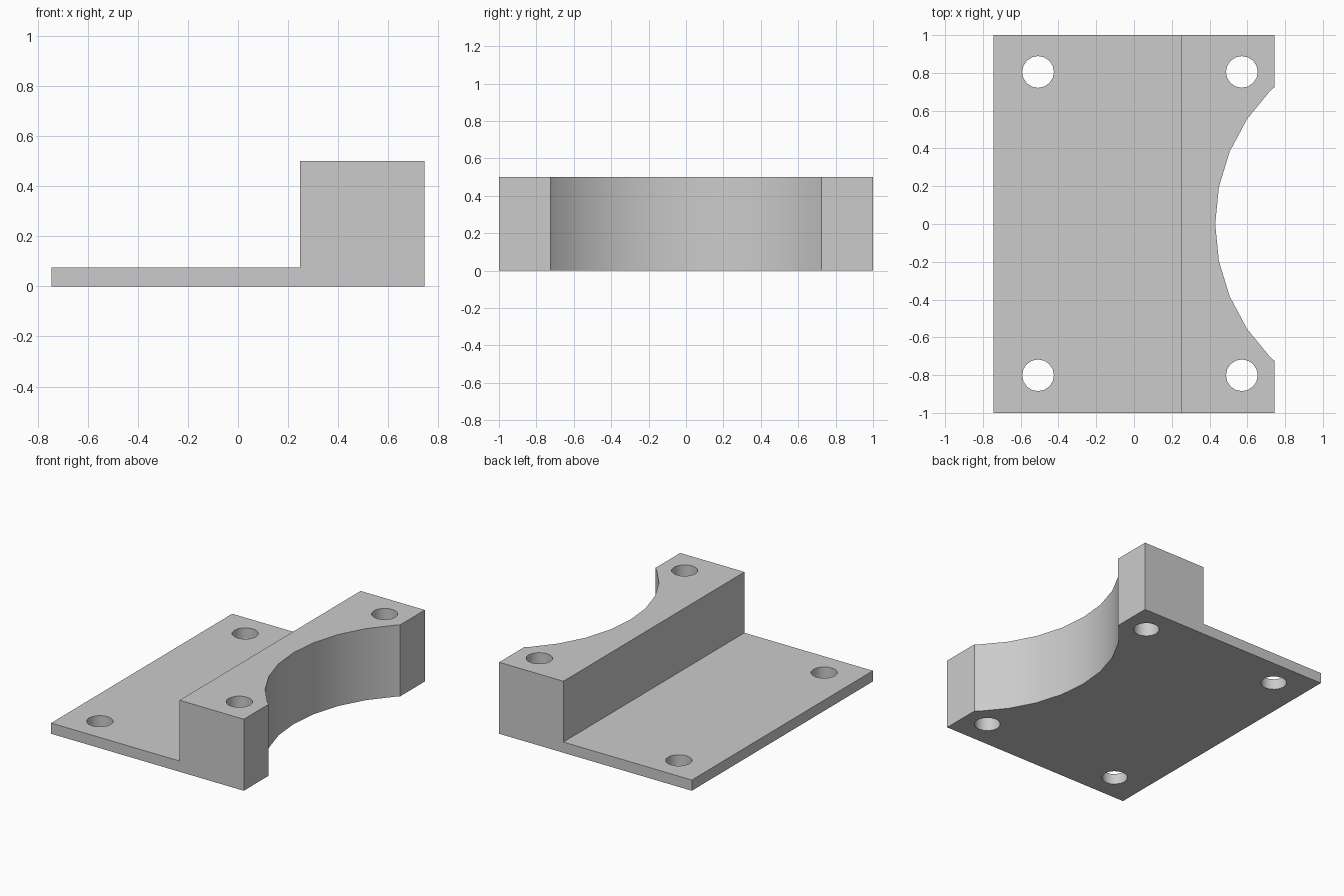
import bpy
import bmesh
from math import radians

cube = bpy.data.objects.get("Cube")
if cube:
    bpy.data.objects.remove(cube, do_unlink=True)

# Plain grey material
grey = bpy.data.materials.new("plain grey")
grey.use_nodes = True
colour = (0.6, 0.6, 0.6, 1)
grey.diffuse_color = colour
grey.node_tree.nodes["Principled BSDF"].inputs["Base Color"].default_value = colour


def link(name, bm):
    bmesh.ops.recalc_face_normals(bm, faces=bm.faces)
    mesh = bpy.data.meshes.new(name)
    bm.to_mesh(mesh)
    bm.free()
    mesh.materials.append(grey)
    obj = bpy.data.objects.new(name, mesh)
    bpy.context.collection.objects.link(obj)
    return obj


def cut_cylinder(target, x, y, radius, sides):
    bm = bmesh.new()
    bmesh.ops.create_cone(bm, cap_ends=True, segments=sides,
                          radius1=radius, radius2=radius, depth=2)
    bmesh.ops.translate(bm, verts=bm.verts, vec=(x, y, 0))
    cutter = link("cutter", bm)
    cutter.hide_render = True
    mod = target.modifiers.new("cut", "BOOLEAN")
    mod.operation = "DIFFERENCE"
    mod.solver = "EXACT"
    mod.object = cutter
    bpy.ops.object.modifier_apply(modifier=mod.name)
    bpy.data.objects.remove(cutter, do_unlink=True)


# Stepped bracket: L-shaped side profile extruded along y
profile = [(-0.745, 0), (0.745, 0), (0.745, 0.5), (0.248, 0.5),
           (0.248, 0.075), (-0.745, 0.075)]
bm = bmesh.new()
face = bm.faces.new([bm.verts.new((x, -1, z)) for x, z in profile])
side = bmesh.ops.extrude_face_region(bm, geom=[face])["geom"]
bmesh.ops.translate(bm, vec=(0, 2, 0),
                    verts=[v for v in side if isinstance(v, bmesh.types.BMVert)])
bracket = link("mounting_bracket", bm)
bpy.context.view_layer.objects.active = bracket
bracket.select_set(True)

# Round saddle in the tall block
cut_cylinder(bracket, 1.43, 0, 1.0, 32)

# Four bolt holes
for x in (-0.508, 0.571):
    for y in (-0.801, 0.805):
        cut_cylinder(bracket, x, y, 0.084, 16)

bracket.select_set(True)
bpy.ops.object.shade_smooth_by_angle(angle=radians(30))
